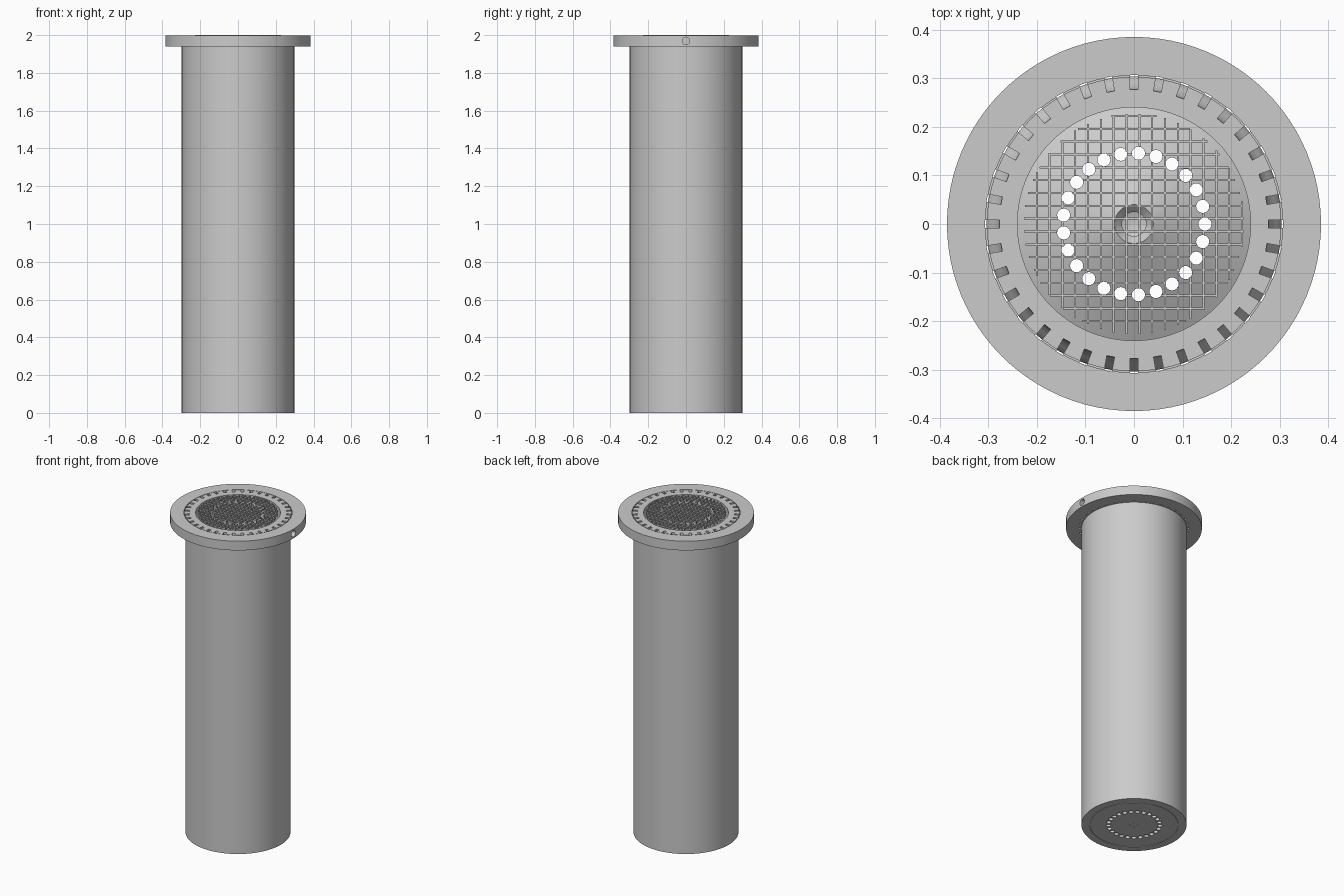
import bpy, bmesh
from math import sin, cos, pi, sqrt, radians
from mathutils import Matrix, Vector

cube = bpy.data.objects.get("Cube")
if cube:
    bpy.data.objects.remove(cube, do_unlink=True)

grey = bpy.data.materials.new("plain_grey")
grey.use_nodes = True
color = (0.6, 0.6, 0.6, 1)
grey.diffuse_color = color
grey.node_tree.nodes["Principled BSDF"].inputs["Base Color"].default_value = color

HOLES, HOLE_RING, HOLE_R = 25, 0.146, 0.0135
SLOTS = 36
hole_centres = [(HOLE_RING * cos(2 * pi * i / HOLES), HOLE_RING * sin(2 * pi * i / HOLES))
                for i in range(HOLES)]


def make_object(name, bm):
    bmesh.ops.recalc_face_normals(bm, faces=bm.faces)
    mesh = bpy.data.meshes.new(name)
    bm.to_mesh(mesh)
    bm.free()
    mesh.materials.append(grey)
    obj = bpy.data.objects.new(name, mesh)
    bpy.context.collection.objects.link(obj)
    return obj


def lathe(name, profile, steps=96):
    bm = bmesh.new()
    verts = [bm.verts.new((r, 0, z)) for r, z in profile]
    edges = [bm.edges.new(pair) for pair in zip(verts, verts[1:])]
    bmesh.ops.spin(bm, geom=verts + edges, cent=(0, 0, 0), axis=(0, 0, 1),
                   angle=2 * pi, steps=steps)
    bmesh.ops.remove_doubles(bm, verts=bm.verts, dist=0.0001)
    return make_object(name, bm)


def add_cylinder(bm, radius, depth, matrix, segments=20):
    bmesh.ops.create_cone(bm, cap_ends=True, segments=segments, radius1=radius,
                          radius2=radius, depth=depth, matrix=matrix)


def add_box(bm, low, high):
    low, high = Vector(low), Vector(high)
    bmesh.ops.create_cube(bm, size=1, matrix=Matrix.Translation((low + high) / 2)
                          @ Matrix.Diagonal((*(high - low), 1)))


def cut(target, cutter):
    cutter.hide_render = True
    mod = target.modifiers.new("cut", "BOOLEAN")
    mod.operation, mod.solver, mod.object = "DIFFERENCE", "EXACT", cutter
    bpy.context.view_layer.objects.active = target
    bpy.ops.object.modifier_apply(modifier=mod.name)
    bpy.data.objects.remove(cutter, do_unlink=True)


# Flanged cup: grooved base, tube, flange, inner wall, conical floor with a central pit
body = lathe("flanged_tube", [
    (0, 0), (0.249, 0), (0.249, 0.004), (0.252, 0.004), (0.252, 0), (0.298, 0),
    (0.298, 1.94), (0.385, 1.94), (0.385, 1.998), (0.306, 1.998), (0.306, 1.98),
    (0.303, 1.98), (0.303, 1.998), (0.24, 1.998), (0.24, 0.03), (0.04, 0.13),
    (0.025, 0.115), (0.025, 0.06), (0, 0.05)])

# Ring of holes through the floor, and four small central holes underneath
bm = bmesh.new()
for x, y in hole_centres:
    add_cylinder(bm, HOLE_R, 0.4, Matrix.Translation((x, y, 0.1)))
for x in (-0.015, 0.015):
    for y in (-0.015, 0.015):
        add_cylinder(bm, 0.004, 0.04, Matrix.Translation((x, y, 0)), 12)
cut(body, make_object("hole_cutter", bm))

# Curved slots leading from the rim to the underside of the flange
slot = [(0.276, 2.01), (0.277, 1.99), (0.282, 1.975), (0.292, 1.96), (0.302, 1.948),
        (0.306, 1.93), (0.314, 1.93), (0.307, 1.965), (0.307, 2.01)]
bm = bmesh.new()
for i in range(SLOTS):
    turn = Matrix.Rotation(2 * pi * i / SLOTS, 3, "Z")
    face = bm.faces.new([bm.verts.new(turn @ Vector((r, -0.008, z))) for r, z in slot])
    side = bmesh.ops.extrude_face_region(bm, geom=[face], use_keep_orig=True)
    moved = [v for v in side["geom"] if isinstance(v, bmesh.types.BMVert)]
    bmesh.ops.translate(bm, verts=moved, vec=turn @ Vector((0, 0.016, 0)))
cut(body, make_object("slot_cutter", bm))

# Radial hole in the flange edge
bm = bmesh.new()
add_cylinder(bm, 0.02, 0.08, Matrix.Translation((0.365, 0, 1.969))
             @ Matrix.Rotation(pi / 2, 4, "Y"), 24)
cut(body, make_object("side_hole_cutter", bm))

bpy.ops.object.select_all(action="DESELECT")
body.select_set(True)
bpy.context.view_layer.objects.active = body
bpy.ops.object.shade_smooth_by_angle(angle=radians(30))

# Wire screen across the mouth, open above the floor holes
bm = bmesh.new()
half, reach, pitch = 0.002, 0.227, 0.0264
for axis in (0, 1):
    for k in range(-8, 9):
        line = 0.011 + pitch * k
        end = sqrt(reach ** 2 - line ** 2)
        gaps = []
        for centre in hole_centres:
            away, along = centre[1 - axis] - line, centre[axis]
            if abs(away) < HOLE_R:
                chord = sqrt(HOLE_R ** 2 - away ** 2)
                gaps.append((along - chord, along + chord))
        start = -end
        for a, b in sorted(gaps) + [(end, end)]:
            if a - start > 0.001:
                low, high = [0, 0, 1.99], [0, 0, 2.0]
                low[axis], high[axis] = start, a
                low[1 - axis], high[1 - axis] = line - half, line + half
                add_box(bm, low, high)
            start = max(start, b)
make_object("wire_screen", bm)
